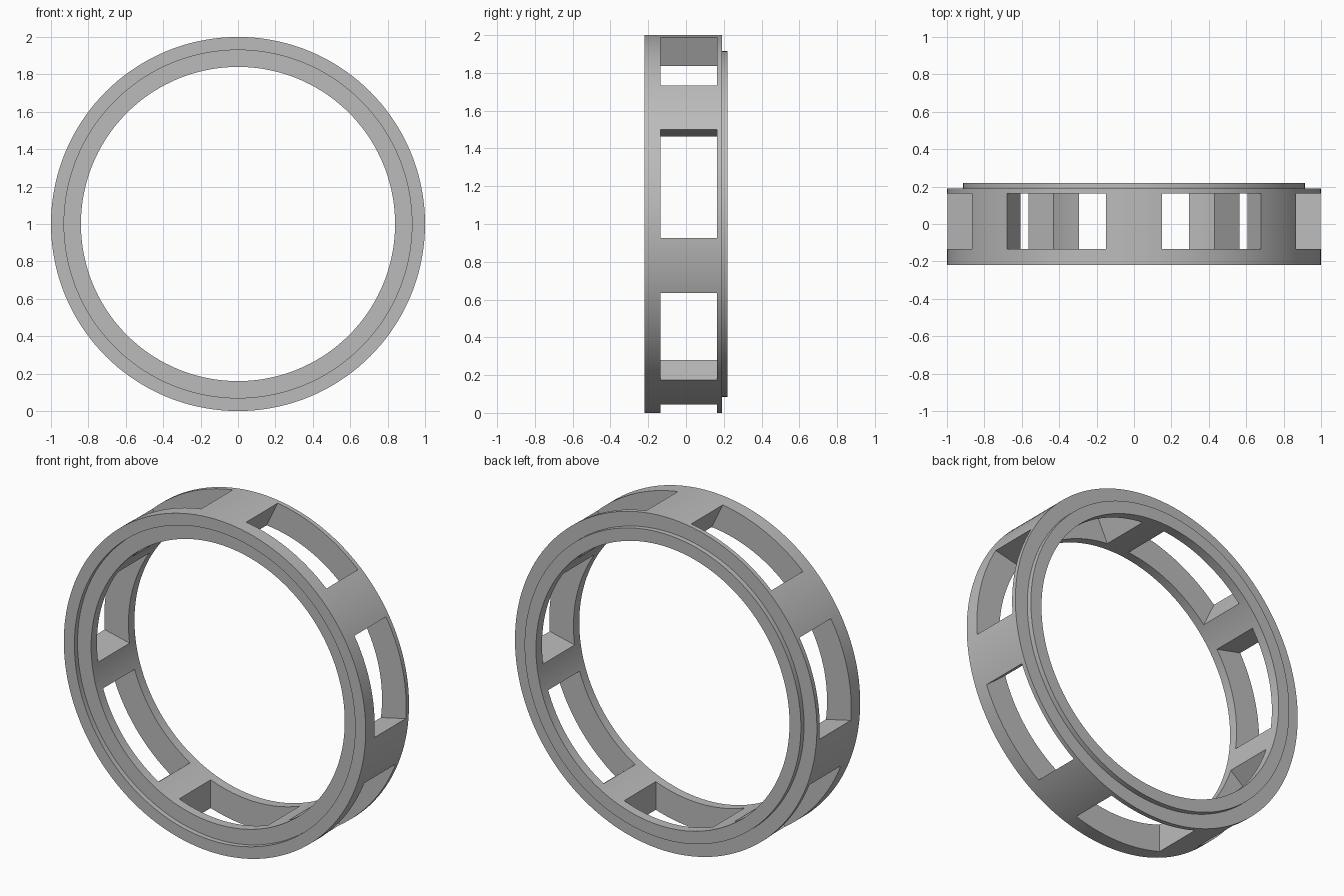
import bpy, bmesh, math
from mathutils import Matrix, Vector

cube = bpy.data.objects.get("Cube")
if cube:
    bpy.data.objects.remove(cube, do_unlink=True)

SEGMENTS = 144
WINDOWS = 7
R_IN, R_LIP, R_RECESS, R_OUT = 0.84, 0.915, 0.93, 1.0
Y_FRONT, Y_RECESS, Y_RIM, Y_BACK = -0.22, -0.19, 0.19, 0.22
WIN_Y = (-0.135, 0.163)
HALF_WIDTH = math.sin(math.pi / 21)  # placeholder ratio, widened below
HALF_WIDTH = math.sin(2 * math.pi / (3 * WINDOWS))

grey = bpy.data.materials.new("plain grey")
grey.use_nodes = True
colour = (0.5, 0.5, 0.5, 1)
grey.diffuse_color = colour
grey.node_tree.nodes["Principled BSDF"].inputs["Base Color"].default_value = colour


def make_object(name, bm):
    bmesh.ops.recalc_face_normals(bm, faces=bm.faces)
    mesh = bpy.data.meshes.new(name)
    bm.to_mesh(mesh)
    bm.free()
    mesh.materials.append(grey)
    obj = bpy.data.objects.new(name, mesh)
    bpy.context.collection.objects.link(obj)
    return obj


# Ring: stepped profile turned about the y axis, recess in front, lip behind
profile = [(R_IN, Y_RECESS), (R_RECESS, Y_RECESS), (R_RECESS, Y_FRONT),
           (R_OUT, Y_FRONT), (R_OUT, Y_RIM), (R_LIP, Y_RIM),
           (R_LIP, Y_BACK), (R_IN, Y_BACK)]
bm = bmesh.new()
verts = [bm.verts.new((0, y, r)) for r, y in profile]
edges = [bm.edges.new((verts[i - 1], verts[i])) for i in range(len(verts))]
bmesh.ops.spin(bm, geom=verts + edges, cent=(0, 0, 0), axis=(0, 1, 0),
               angle=math.tau, steps=SEGMENTS, use_merge=True)
bmesh.ops.remove_doubles(bm, verts=bm.verts, dist=1e-5)
ring = make_object("windowed_ring", bm)
ring.location.z = 1

# Window cutters: straight-sided boxes spaced evenly, a solid bar at the top
bm = bmesh.new()
depth = WIN_Y[1] - WIN_Y[0]
for i in range(WINDOWS):
    turn = Matrix.Rotation((i + 0.5) * math.tau / WINDOWS, 4, 'Y')
    place = Matrix.Translation(Vector((0, sum(WIN_Y) / 2, 0.95)))
    size = Matrix.Diagonal((2 * HALF_WIDTH, depth, 0.5, 1))
    bmesh.ops.create_cube(bm, size=1, matrix=turn @ place @ size)
cutter = make_object("window_cutter", bm)
cutter.location.z = 1
cutter.hide_render = True

# Cut the windows and shade smooth with sharp edges
cut = ring.modifiers.new("windows", 'BOOLEAN')
cut.operation = 'DIFFERENCE'
cut.solver = 'EXACT'
cut.object = cutter
bpy.ops.object.select_all(action='DESELECT')
bpy.context.view_layer.objects.active = ring
ring.select_set(True)
bpy.ops.object.modifier_apply(modifier=cut.name)
bpy.data.objects.remove(cutter, do_unlink=True)
bpy.ops.object.shade_smooth_by_angle(angle=math.radians(30))
